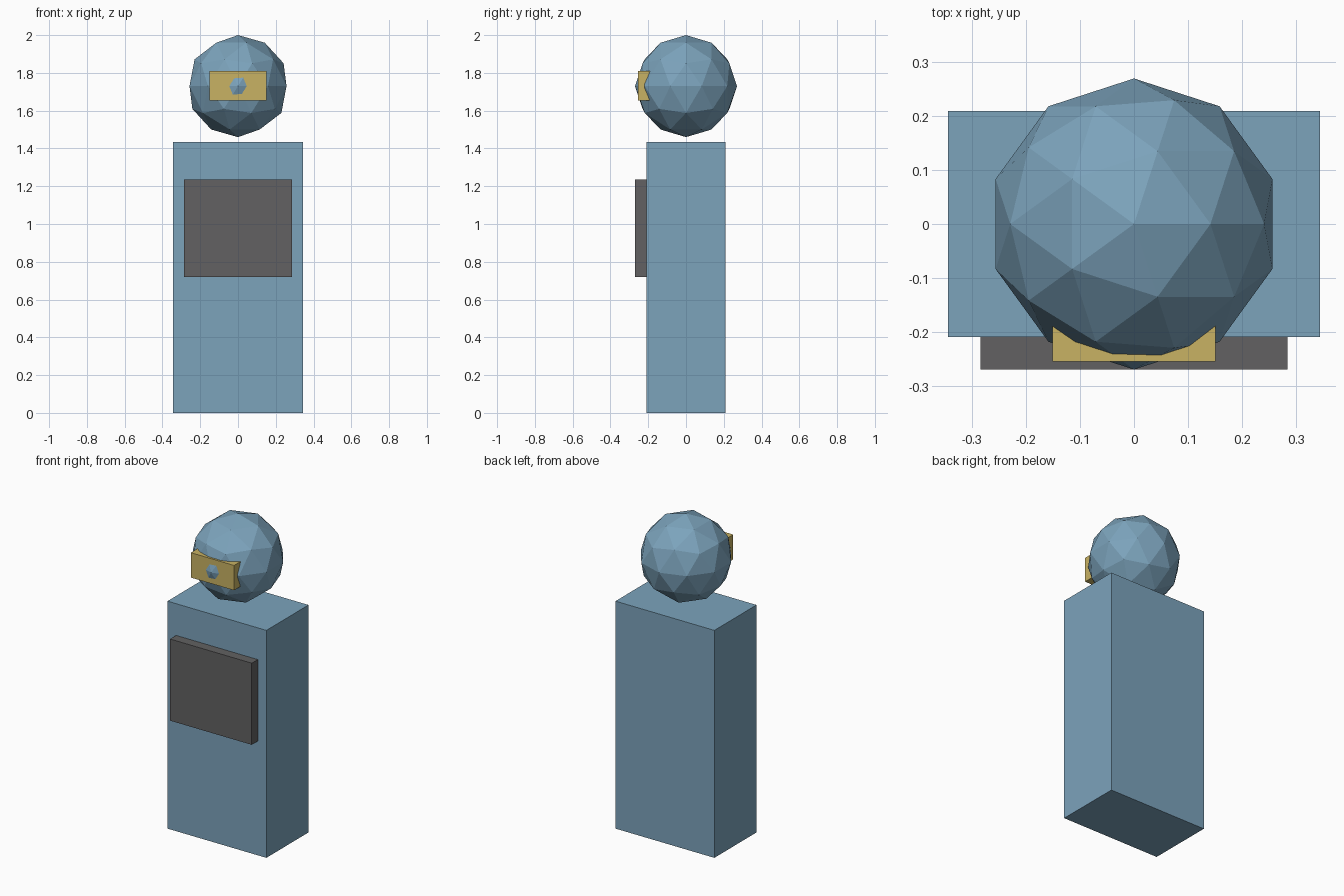
import bpy

if "Cube" in bpy.data.objects:
    bpy.data.objects.remove(bpy.data.objects["Cube"])


def material(name, color):
    m = bpy.data.materials.new(name)
    m.diffuse_color = (*color, 1.0)
    m.use_nodes = True
    m.node_tree.nodes["Principled BSDF"].inputs["Base Color"].default_value = m.diffuse_color
    return m


def box(name, x, y, z, mat):
    """Box spanning the given (min, max) ranges."""
    spans = (x, y, z)
    bpy.ops.mesh.primitive_cube_add(size=1, location=[(a + b) / 2 for a, b in spans])
    ob = bpy.context.object
    ob.name = name
    ob.scale = [b - a for a, b in spans]
    bpy.ops.object.transform_apply(location=False, rotation=False, scale=True)
    ob.data.materials.append(mat)
    return ob


blue = material("steel blue", (0.20, 0.366, 0.50))
gold = material("muted gold", (0.58, 0.445, 0.125))
grey = material("dark grey", (0.122, 0.12, 0.122))

# Body block and chest panel
box("body", (-0.345, 0.345), (-0.21, 0.21), (0, 1.435), blue)
box("chest_panel", (-0.285, 0.285), (-0.27, -0.21), (0.72, 1.235), grey)

# Faceted head floating above the body
bpy.ops.mesh.primitive_ico_sphere_add(subdivisions=2, radius=0.27, location=(0, 0, 1.73))
head = bpy.context.object
head.name = "head"
head.data.materials.append(blue)

# Visor sunk into the head, whose frontmost tip pokes through it
box("visor", (-0.151, 0.151), (-0.255, -0.17), (1.653, 1.81), gold)
